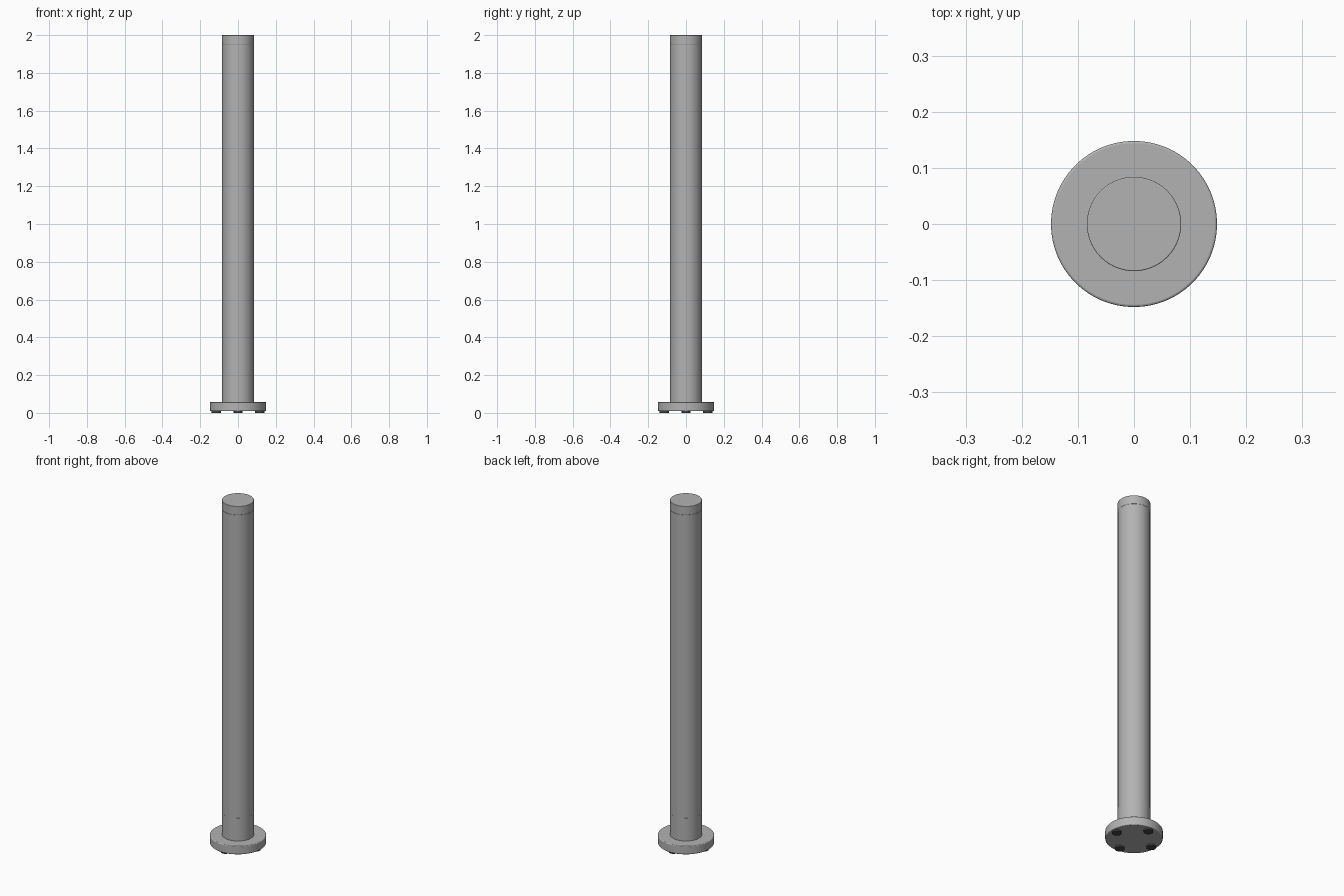
import bpy, math

if "Cube" in bpy.data.objects:
    bpy.data.objects.remove(bpy.data.objects["Cube"])


def material(name, value):
    m = bpy.data.materials.new(name)
    m.diffuse_color = (value, value, value, 1)
    m.use_nodes = True
    m.node_tree.nodes["Principled BSDF"].inputs["Base Color"].default_value = m.diffuse_color
    return m


metal = material("grey_metal", 0.45)
rubber = material("dark_rubber", 0.06)


def disc(name, radius, z0, z1, mat, x=0, y=0, bevel=0.0, sides=64):
    """Smooth upright cylinder from z0 to z1, optionally with softened rims."""
    bpy.ops.mesh.primitive_cylinder_add(vertices=sides, radius=radius, depth=z1 - z0,
                                        location=(x, y, (z0 + z1) / 2))
    ob = bpy.context.object
    ob.name = name
    ob.data.materials.append(mat)
    if bevel:
        mod = ob.modifiers.new("soft_rim", 'BEVEL')
        mod.width = bevel
        mod.segments = 3
        mod.limit_method = 'ANGLE'
        mod.angle_limit = math.radians(40)
    bpy.ops.object.shade_smooth_by_angle(angle=math.radians(35))
    return ob


# round base plate
disc("base_plate", 0.148, 0.009, 0.058, metal, bevel=0.004)

# four small pads under the base
for i in range(4):
    a = i * math.pi / 2
    disc(f"foot_pad_{i + 1}", 0.025, 0.0, 0.012, rubber,
         0.115 * math.cos(a), 0.115 * math.sin(a), sides=32)

# post: lower collar, main tube, top cap
disc("lower_collar", 0.084, 0.056, 0.19, metal)
disc("main_tube", 0.0836, 0.19, 1.95, metal)
disc("top_cap", 0.084, 1.95, 2.0, metal, bevel=0.002)
